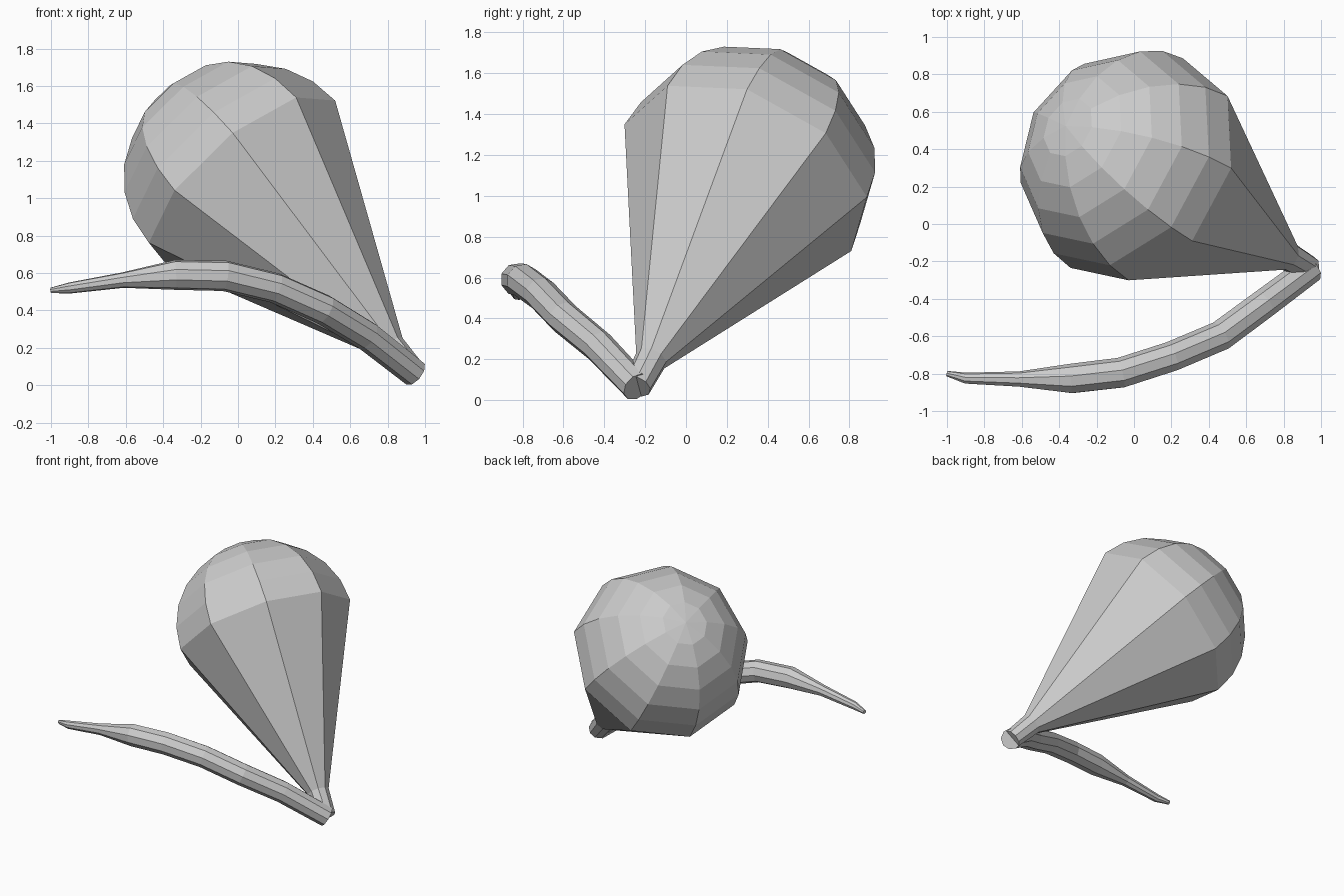
import bpy, bmesh, math
from mathutils import Vector

if "Cube" in bpy.data.objects:
    bpy.data.objects.remove(bpy.data.objects["Cube"])

SIDES = 9


def sweep(name, stations, start_dir, pole=None):
    """Skin rings given as (centre, tangent, radius); optional pole closes the last ring."""
    bm = bmesh.new()
    rings = []
    for centre, tangent, radius in stations:
        t = tangent.normalized()
        u = (start_dir - start_dir.dot(t) * t).normalized()
        v = t.cross(u)
        angles = [2 * math.pi * i / SIDES for i in range(SIDES)]
        rings.append([bm.verts.new(centre + radius * (math.cos(a) * u + math.sin(a) * v))
                      for a in angles])
        start_dir = u
    for a, b in zip(rings, rings[1:]):
        for i in range(SIDES):
            j = (i + 1) % SIDES
            bm.faces.new((a[i], a[j], b[j], b[i]))
    bm.faces.new(rings[0][::-1])
    if pole is None:
        bm.faces.new(rings[-1])
    else:
        tip = bm.verts.new(pole)
        for i in range(SIDES):
            bm.faces.new((rings[-1][i], rings[-1][(i + 1) % SIDES], tip))
    bmesh.ops.recalc_face_normals(bm, faces=bm.faces)
    mesh = bpy.data.meshes.new(name)
    bm.to_mesh(mesh)
    bm.free()
    obj = bpy.data.objects.new(name, mesh)
    bpy.context.collection.objects.link(obj)
    return obj


# Bulb: short stem, flaring cone and a hemispherical cap on a tilted axis
centre = Vector((0.032, 0.291, 1.098))
axis = Vector((-0.614, 0.36, 0.70)).normalized()
R = 0.646
profile = [(-1.47, 0.07), (-1.28, 0.08)]
profile += [(R * math.sin(math.radians(a)), R * math.cos(math.radians(a)))
            for a in range(0, 90, 15)]
sweep("bulb", [(centre + s * axis, axis, r) for s, r in profile],
      Vector((0.278, -0.381, 0.442)), pole=centre + R * axis)

# Stalk: curved tube tapering to a thin tip
path = [((0.945, -0.24, 0.065), 0.076), ((0.69, -0.43, 0.265), 0.08),
        ((0.46, -0.60, 0.405), 0.082), ((0.20, -0.71, 0.52), 0.082),
        ((-0.07, -0.797, 0.585), 0.083), ((-0.335, -0.828, 0.59), 0.081),
        ((-0.615, -0.83, 0.562), 0.042), ((-0.90, -0.825, 0.52), 0.03),
        ((-1.0, -0.80, 0.507), 0.015)]
points = [Vector(p) for p, r in path]
last = len(points) - 1
stations = [(points[i], points[min(i + 1, last)] - points[max(i - 1, 0)], path[i][1])
            for i in range(len(points))]
sweep("stalk", stations, Vector((0, 0, 1)))
